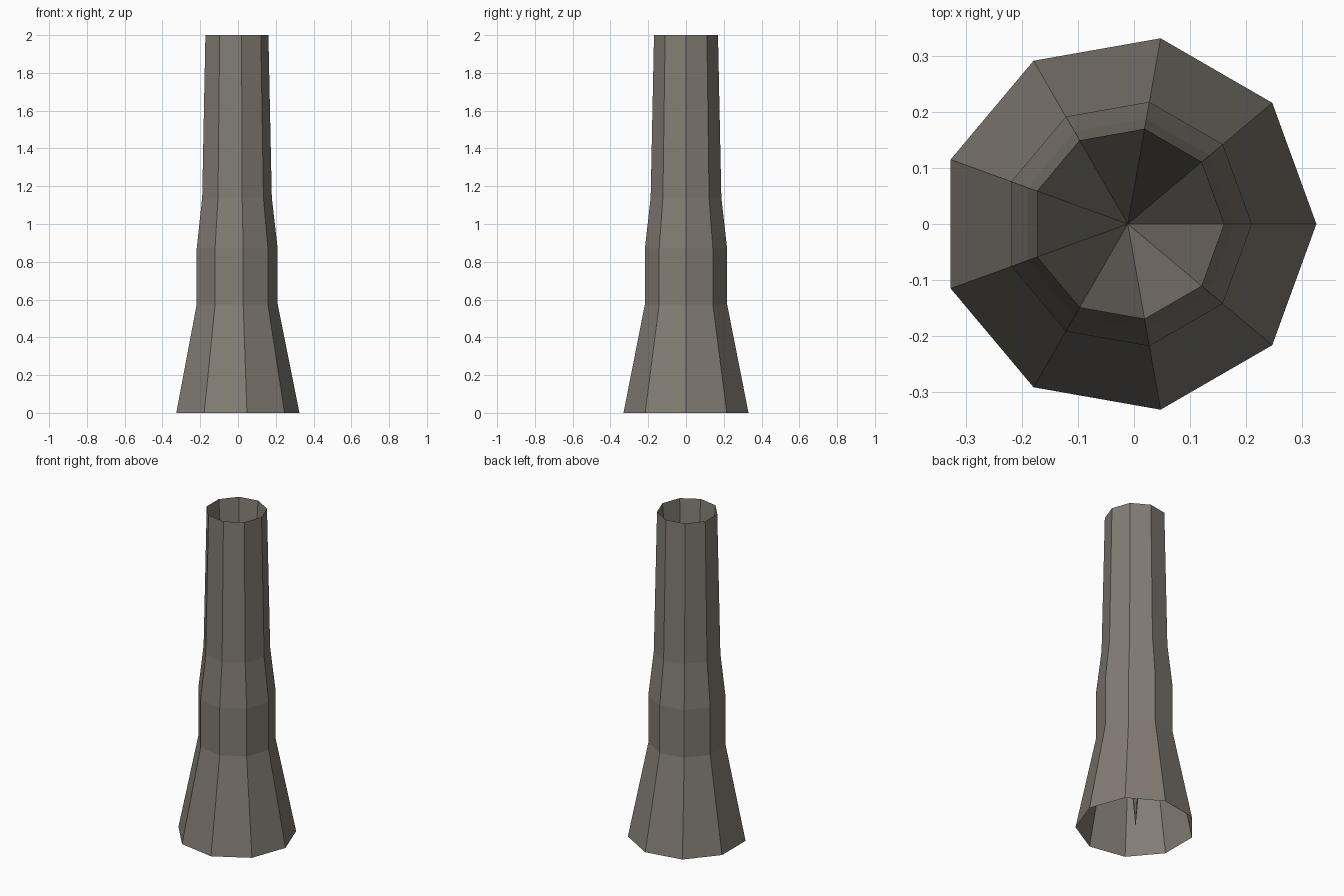
import bpy, bmesh
from math import cos, sin, tau

if "Cube" in bpy.data.objects:
    bpy.data.objects.remove(bpy.data.objects["Cube"])

SIDES = 9
CX = -0.011  # nine-sided ring is offset so its bounds centre on x = 0
# (radius, height) from the flared foot up to the rim
PROFILE = [(0.336, 0.0), (0.221, 0.575), (0.221, 0.87), (0.190, 1.14), (0.172, 2.0)]


def ring(bm, r, z):
    return [bm.verts.new((CX + r * cos(tau * i / SIDES), r * sin(tau * i / SIDES), z))
            for i in range(SIDES)]


bm = bmesh.new()
rings = [ring(bm, r, z) for r, z in PROFILE]

# Outer wall, open at the foot
for low, high in zip(rings, rings[1:]):
    for i in range(SIDES):
        j = (i + 1) % SIDES
        bm.faces.new((low[i], low[j], high[j], high[i]))

# Inner hollow: a deep funnel from the rim down to a point at the foot
tip = bm.verts.new((CX, 0, 0.0))
rim = rings[-1]
for i in range(SIDES):
    bm.faces.new((rim[i], rim[(i + 1) % SIDES], tip))

mesh = bpy.data.meshes.new("chimney_tube")
bm.to_mesh(mesh)
bm.free()
bpy.context.collection.objects.link(bpy.data.objects.new("chimney_tube", mesh))

# Dark warm grey
mat = bpy.data.materials.new("dark_warm_grey")
mat.diffuse_color = (0.225, 0.203, 0.172, 1)
mat.use_nodes = True
mat.node_tree.nodes["Principled BSDF"].inputs["Base Color"].default_value = mat.diffuse_color
mesh.materials.append(mat)
